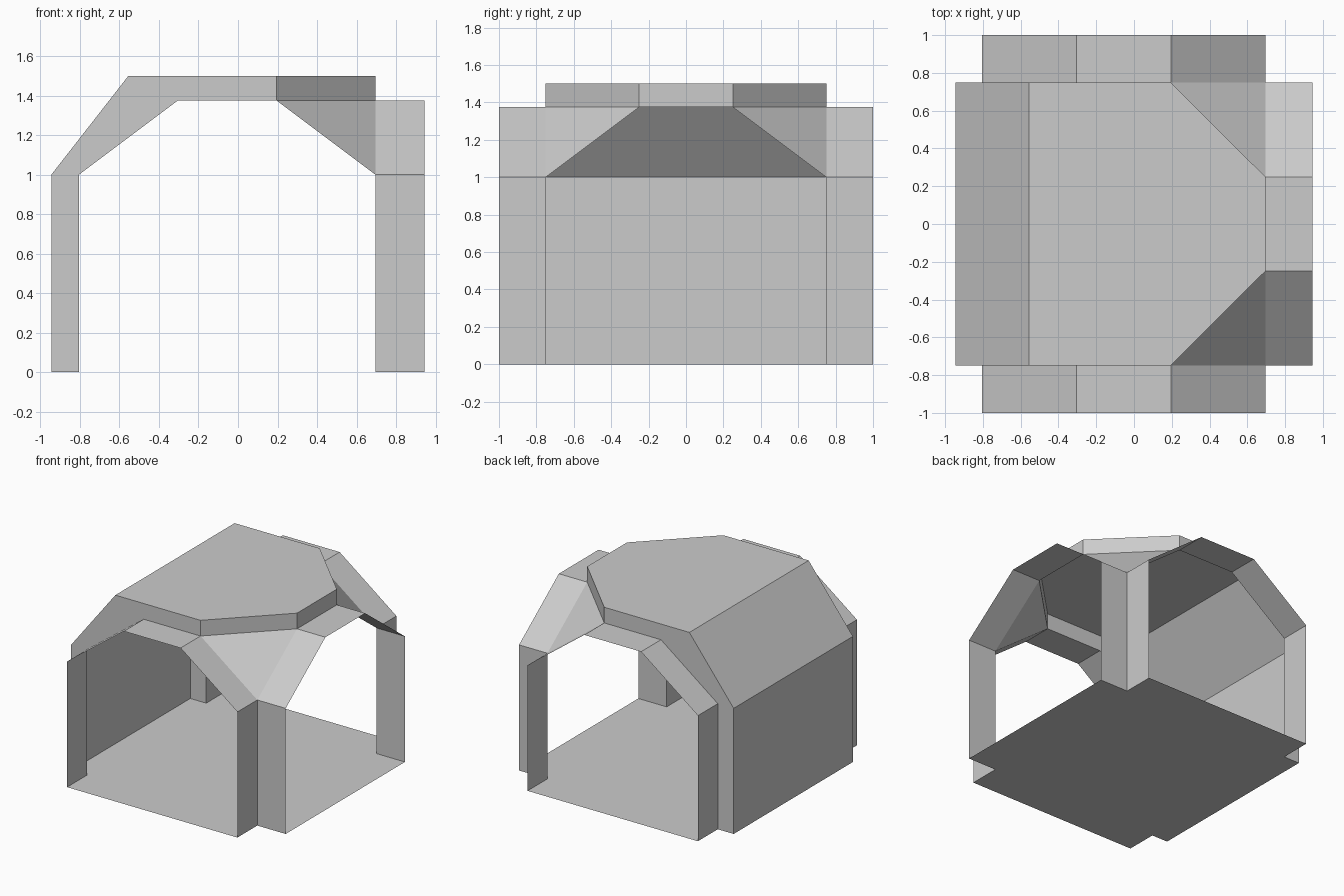
import bpy
from mathutils import Vector

if "Cube" in bpy.data.objects:
    bpy.data.objects.remove(bpy.data.objects["Cube"])

CENTRE = Vector((0, 0, 0.9))
L, R = -0.945, 0.945            # outer side planes
AL, AR = -0.805, 0.695          # jambs of the front and back arches
Y, YO = 0.75, 1.0               # main hall depth, arch depth
EAVE, ARCH, TOP = 1.0, 1.375, 1.5


def build(name, verts, faces, mirror=False):
    """Make a flat-faced sheet facing away from the hall, optionally mirrored in y."""
    fixed = []
    for f in faces:
        p = [Vector(verts[i]) for i in f]
        n = Vector()
        for a, b in zip(p, p[1:] + p[:1]):
            n += a.cross(b)
        fixed.append(f if n.dot(p[0] - CENTRE) > 0 else f[::-1])
    me = bpy.data.meshes.new(name)
    me.from_pydata(verts, [], fixed)
    ob = bpy.data.objects.new(name, me)
    bpy.context.collection.objects.link(ob)
    if mirror:
        m = ob.modifiers.new("mirror", 'MIRROR')
        m.use_axis = (False, True, False)
        m.use_mirror_merge = False
    return ob


def sheet(name, pts, mirror=False):
    return build(name, pts, [list(range(len(pts)))], mirror)


def sweep(name, profile, place, a, b, mirror=False):
    """Extrude an open profile from a to b; place maps (u, v, w) to xyz."""
    n = len(profile)
    verts = [place(u, v, w) for w in (a, b) for u, v in profile]
    faces = [[i, i + 1, n + i + 1, n + i] for i in range(n - 1)]
    return build(name, verts, faces, mirror)


def along_y(u, v, w):
    return (u, w, v)


def along_x(u, v, w):
    return (w, u, v)


def along_z(u, v, w):
    return (u, v, w)


def arch_profile(lo, hi):
    return [(lo, 0), (lo, EAVE), (lo + 0.5, ARCH), (hi - 0.5, ARCH), (hi, EAVE), (hi, 0)]


# Floor with notched corners
half = [(L, -Y), (AL, -Y), (AL, -YO), (AR, -YO), (AR, -Y), (R, -Y)]
outline = half + [(x, -y) for x, y in reversed(half)]
sheet("floor", [(x, y, 0) for x, y in outline])

# Closed left wall and its sloping roof panel
sweep("left_wall", [(L, 0), (L, EAVE), (-0.555, TOP)], along_y, -Y, Y)

# Roof panel with cut corners, and the upright band below its edge
edge = [(0.195, -Y), (AR, -0.25), (AR, 0.25), (0.195, Y)]
sheet("roof", [(x, y, TOP) for x, y in [(-0.555, -Y)] + edge + [(-0.555, Y)]])
sweep("roof_band", edge, along_z, ARCH, TOP)

# Open arches on front, back and right
sweep("end_arch", arch_profile(AL, AR), along_y, -YO, -Y, mirror=True)
sweep("right_arch", arch_profile(-Y, Y), along_x, AR, R)

# Gable walls around the front and back arches
gable = [(L, 0), (L, EAVE), (-0.555, TOP), (0.195, TOP), (0.195, ARCH),
         (-0.305, ARCH), (AL, EAVE), (AL, 0)]
sheet("gable", [(x, -Y, z) for x, z in gable], mirror=True)

# Sloping triangles joining neighbouring arches
sheet("corner_panel", [(0.195, -Y, ARCH), (AR, -0.25, ARCH), (AR, -Y, EAVE)], mirror=True)
